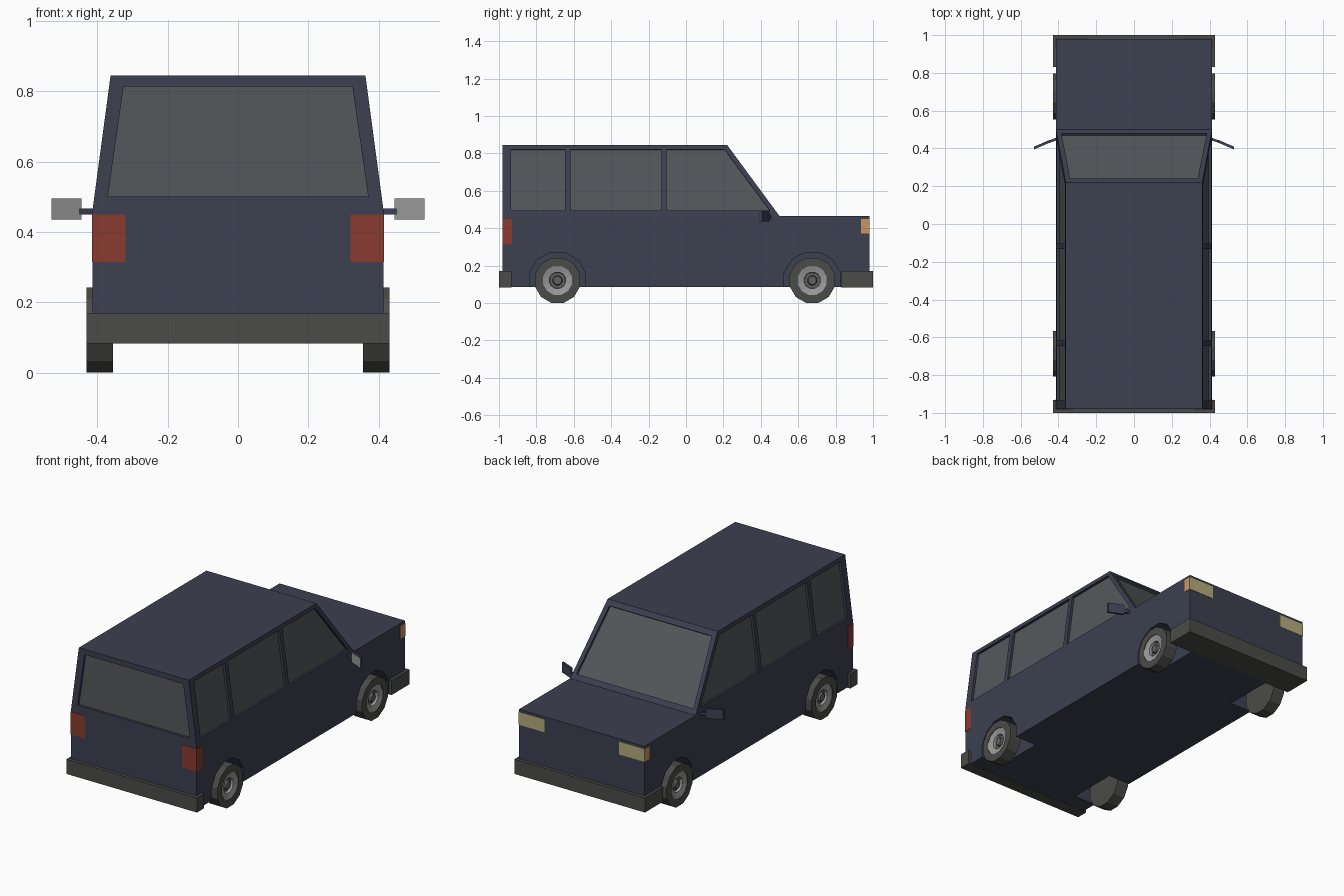
import bpy, bmesh
from math import sin, cos, pi, radians
from mathutils import Vector

if "Cube" in bpy.data.objects:
    bpy.data.objects.remove(bpy.data.objects["Cube"])


def material(name, rgb):
    m = bpy.data.materials.new(name)
    m.diffuse_color = (*rgb, 1)
    m.use_nodes = True
    m.node_tree.nodes["Principled BSDF"].inputs["Base Color"].default_value = m.diffuse_color
    return m


PAINT = material("navy_paint", (0.045, 0.05, 0.08))
GLASS = material("tinted_glass", (0.09, 0.098, 0.105))
RUBBER = material("dark_rubber", (0.07, 0.07, 0.067))
METAL = material("light_metal", (0.32, 0.32, 0.32))
HUB = material("hub_metal", (0.12, 0.12, 0.12))
RED = material("red_lens", (0.25, 0.045, 0.03))
CREAM = material("cream_lens", (0.45, 0.41, 0.2))
AMBER = material("amber_lens", (0.6, 0.3, 0.12))


def finish(name, bm, mat):
    bmesh.ops.remove_doubles(bm, verts=bm.verts, dist=1e-5)
    bmesh.ops.recalc_face_normals(bm, faces=bm.faces)
    me = bpy.data.meshes.new(name)
    bm.to_mesh(me)
    bm.free()
    me.materials.append(mat)
    ob = bpy.data.objects.new(name, me)
    bpy.context.collection.objects.link(ob)
    return ob


def loft(bm, rings, caps=True):
    rows = [[bm.verts.new(p) for p in r] for r in rings]
    n = len(rows[0])
    for a, b in zip(rows, rows[1:]):
        for i in range(n):
            bm.faces.new((a[i], a[(i + 1) % n], b[(i + 1) % n], b[i]))
    if caps:
        bm.faces.new(rows[0])
        bm.faces.new(rows[-1])


def prisms(name, solids, mat):
    """Each solid is (outline, start offset, end offset)."""
    bm = bmesh.new()
    for pts, a, b in solids:
        loft(bm, [[Vector(p) + Vector(o) for p in pts] for o in (a, b)])
    return finish(name, bm, mat)


def box(name, x, y, z, mat):
    pts = [(x[0], y[0], 0), (x[1], y[0], 0), (x[1], y[1], 0), (x[0], y[1], 0)]
    return prisms(name, [(pts, (0, 0, z[0]), (0, 0, z[1]))], mat)


def lathe(name, profile, side, y, mat, n=12, cz=0.121):
    bm = bmesh.new()
    loft(bm, [[(side * x, y + r * sin(2 * pi * (i + .5) / n), cz + r * cos(2 * pi * (i + .5) / n))
               for i in range(n)] for x, r in profile], caps=False)
    bmesh.ops.remove_doubles(bm, verts=bm.verts, dist=1e-5)
    bmesh.ops.dissolve_degenerate(bm, dist=1e-5, edges=bm.edges)
    return finish(name, bm, mat)


WAIST, ROOF = 0.465, 0.845


def half_width(z):
    return 0.413 - 0.051 * max(0, z - WAIST) / (ROOF - WAIST)


# body shell: side profile with the cabin leaning inward above the waist
profile = [(-.98, .087), (.98, .087), (.98, WAIST), (.5, WAIST), (.22, ROOF), (-.98, ROOF), (-.98, WAIST)]
bm = bmesh.new()
sides = [[bm.verts.new((s * half_width(z), y, z)) for y, z in profile] for s in (-1, 1)]
for i in range(7):
    j = (i + 1) % 7
    bm.faces.new((sides[0][i], sides[0][j], sides[1][j], sides[1][i]))
for v in sides:
    bm.faces.new((v[0], v[1], v[2], v[3], v[6]))
    bm.faces.new(v[3:])
body = finish("body", bm, PAINT)

# window outlines with outward normals
windows = []
side_outlines = [
    [(-.935, .495), (-.647, .495), (-.647, .82), (-.935, .82)],
    [(-.617, .495), (-.132, .495), (-.132, .82), (-.617, .82)],
    [(-.103, .495), (.448, .495), (.207, .82), (-.103, .82)],
]
for s in (-1, 1):
    n = Vector((s * (ROOF - WAIST), 0, 0.051)).normalized()
    for k, o in enumerate(side_outlines):
        name = ("rear", "middle", "front")[k] + ("_left" if s < 0 else "_right") + "_window"
        windows.append((name, [(s * half_width(z), y, z) for y, z in o], n))
windows.append(("tailgate_window",
                [(-.37, -.98, .5), (.37, -.98, .5), (.325, -.98, .813), (-.325, -.98, .813)],
                Vector((0, -1, 0))))


def screen(x, t):
    return (x, .5 - .28 * t, WAIST + (ROOF - WAIST) * t)


windows.append(("windscreen", [screen(-.385, .07), screen(.385, .07), screen(.337, .93), screen(-.337, .93)],
                Vector((0, .38, .28)).normalized()))

# window recesses and wheel arches cut from the body
WHEEL_Y = (-.687, .675)
cuts = [(pts, n * -.02, n * .02) for _, pts, n in windows]
for s in (-1, 1):
    for y in WHEEL_Y:
        ring = [(s * .27, y + .155 * sin(pi * (i + .5) / 6), .121 + .155 * cos(pi * (i + .5) / 6))
                for i in range(12)]
        cuts.append((ring, (0, 0, 0), (s * .2, 0, 0)))
cutter = prisms("body_cutter", cuts, PAINT)
cutter.hide_render = True
mod = body.modifiers.new("cutouts", 'BOOLEAN')
mod.object = cutter
mod.operation = 'DIFFERENCE'
mod.solver = 'EXACT'
deps = bpy.context.evaluated_depsgraph_get()
cut_mesh = bpy.data.meshes.new_from_object(body.evaluated_get(deps))
body.modifiers.clear()
body.data = cut_mesh
bpy.data.objects.remove(cutter)

# glass panes
for name, pts, n in windows:
    prisms(name, [(pts, n * -.021, n * -.014)], GLASS)

# bumpers
box("rear_bumper", (-.43, .43), (-1, -.932), (.083, .17), RUBBER)
box("front_bumper", (-.43, .43), (.83, 1), (.083, .17), RUBBER)

for s, tag in ((-1, "left"), (1, "right")):
    # lights
    box("tail_light_" + tag, (s * .32, s * .415), (-.982, -.93), (.315, .45), RED)
    box("headlight_" + tag, (s * .245, s * .413), (.95, .982), (.373, .45), CREAM)
    box("side_marker_" + tag, (s * .38, s * .415), (.935, .981), (.373, .45), AMBER)

    # door mirror: arm, housing and reflecting face
    arm = [(.4, .46), (.452, .442), (.452, .428), (.4, .446)]
    shell = [(.445, .446), (.53, .409), (.53, .396), (.445, .433)]
    face = [(.445, .434), (.53, .397), (.53, .394), (.445, .431)]
    for part, o, z0, z1, mat in (("mirror_arm_", arm, .45, .467, PAINT),
                                 ("mirror_housing_", shell, .435, .495, PAINT),
                                 ("mirror_face_", face, .436, .494, METAL)):
        prisms(part + tag, [([(s * x, y, 0) for x, y in o], (0, 0, z0), (0, 0, z1))], mat)

    # wheels
    for y, end in zip(WHEEL_Y, ("rear_", "front_")):
        lathe(end + "tyre_" + tag, [(.355, 0), (.355, .125), (.43, .125), (.43, .08), (.385, .08), (.385, 0)],
              s, y, RUBBER)
        lathe(end + "rim_" + tag, [(.38, 0), (.38, .081), (.427, .081), (.418, .045), (.4, .042), (.4, 0)],
              s, y, METAL)
        lathe(end + "hub_" + tag, [(.395, 0), (.395, .041), (.403, .041), (.403, .027), (.418, .022), (.418, 0)],
              s, y, HUB)
